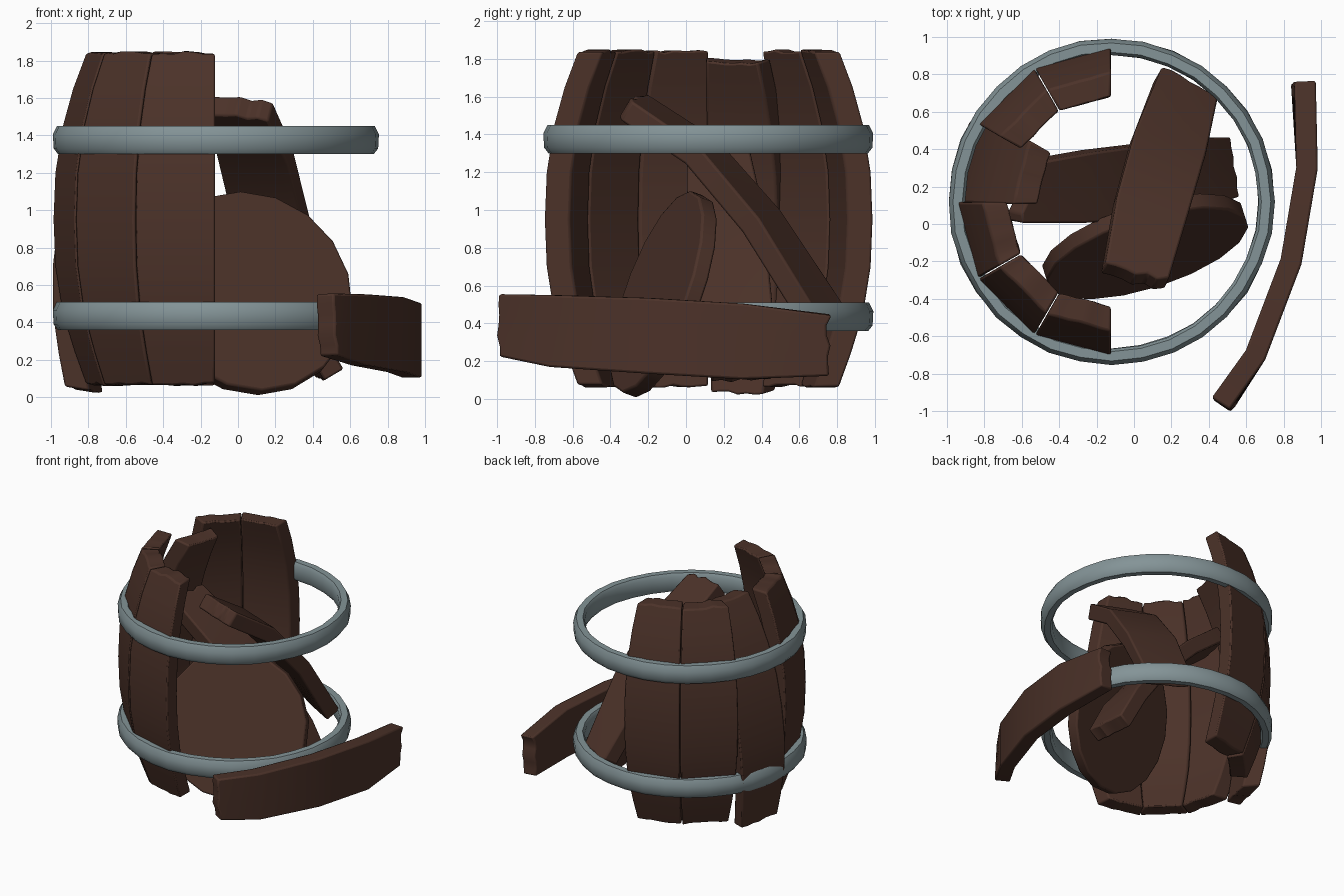
import bpy, bmesh, math, random
from mathutils import Vector, Matrix

if "Cube" in bpy.data.objects:
    bpy.data.objects.remove(bpy.data.objects["Cube"])

random.seed(4)
CX, CY = -0.12, 0.12          # axis of the barrel


def material(name, rgb):
    m = bpy.data.materials.new(name)
    m.diffuse_color = (*rgb, 1)
    m.use_nodes = True
    m.node_tree.nodes["Principled BSDF"].inputs["Base Color"].default_value = m.diffuse_color
    return m


WOOD = material("dark_wood", (0.072, 0.032, 0.022))
METAL = material("grey_metal", (0.23, 0.295, 0.31))


def finish(name, bm, mat, bevel=0.012, angle=35):
    bmesh.ops.recalc_face_normals(bm, faces=bm.faces)
    me = bpy.data.meshes.new(name)
    bm.to_mesh(me)
    bm.free()
    ob = bpy.data.objects.new(name, me)
    bpy.context.collection.objects.link(ob)
    me.materials.append(mat)
    bpy.ops.object.select_all(action='DESELECT')
    ob.select_set(True)
    bpy.context.view_layer.objects.active = ob
    bpy.ops.object.shade_smooth_by_angle(angle=math.radians(angle))
    if bevel:
        b = ob.modifiers.new("worn_edges", 'BEVEL')
        b.width, b.segments, b.limit_method = bevel, 2, 'ANGLE'
        b.angle_limit = math.radians(40)
    return ob


def board(name, sections, jag=0.018, n=6):
    """Sweep a board; each section is (outer centre, half width, inner centre, inner half width).
    The two ends get a ragged, broken edge."""
    bm = bmesh.new()
    last = len(sections) - 1
    rows = []
    jit = {0: [random.uniform(0, jag) for _ in range(n + 1)],
           last: [random.uniform(0, jag) for _ in range(n + 1)]}
    for i, (po, wo, pi, wi) in enumerate(sections):
        a, b = sections[max(i - 1, 0)][0], sections[min(i + 1, last)][0]
        t = (b - a).normalized() * (1 if i == 0 else -1)
        out, inn = [], []
        for k in range(n + 1):
            s = 2 * k / n - 1
            off = t * jit[i][k] if i in jit else Vector()
            out.append(bm.verts.new(po + wo * s + off))
            inn.append(bm.verts.new(pi + wi * s + off))
        rows.append((out, inn))
    for (o0, i0), (o1, i1) in zip(rows, rows[1:]):
        for k in range(n):
            bm.faces.new((o0[k], o0[k + 1], o1[k + 1], o1[k]))
            bm.faces.new((i0[k], i1[k], i1[k + 1], i0[k + 1]))
        for k in (0, n):
            bm.faces.new((o0[k], o1[k], i1[k], i0[k]))
    for o, i in (rows[0], rows[-1]):
        for k in range(n):
            bm.faces.new((o[k], i[k], i[k + 1], o[k + 1]))
    return finish(name, bm, WOOD)


def loose_plank(name, path, widths, t):
    """path: centres; widths: half-width vectors; t: thickness."""
    pts = [Vector(p) for p in path]
    secs = []
    for i, p in enumerate(pts):
        tan = pts[min(i + 1, len(pts) - 1)] - pts[max(i - 1, 0)]
        w = Vector(widths[i])
        nrm = tan.cross(w).normalized() * t / 2
        secs.append((p + nrm, w, p - nrm, w))
    return board(name, secs, 0.03)


# standing staves: half of the barrel, six flat boards of 30 degrees each
PROFILE = [(0.06, 0.69), (0.24, 0.755), (0.45, 0.82), (0.7, 0.86), (0.95, 0.87),
           (1.2, 0.86), (1.45, 0.82), (1.65, 0.765), (1.85, 0.69)]
c15, s15 = math.cos(math.radians(15)), math.sin(math.radians(15))
for j in range(6):
    a = math.radians(105 + 30 * j)
    rad = Vector((math.cos(a), math.sin(a), 0))
    tan = Vector((-math.sin(a), math.cos(a), 0))
    M = Matrix.Identity(4)
    if j == 2:                 # one stave has come loose and leans inward
        piv = Vector((0, 0, 0.85)) + rad * 0.85
        M = (Matrix.Translation(piv - rad * 0.01) @ Matrix.Rotation(math.radians(-9), 4, tan)
             @ Matrix.Rotation(math.radians(1.5), 4, rad) @ Matrix.Translation(-piv))
    R3 = M.to_3x3()
    secs = []
    for z, r in PROFILE:
        q = r - 0.135
        po = M @ (rad * r * c15 + Vector((0, 0, z)))
        pi = M @ (rad * q * c15 + Vector((0, 0, z)))
        c = Vector((CX, CY, 0))
        secs.append((po + c, R3 @ (tan * r * s15 * 0.985), pi + c, R3 @ (tan * q * s15 * 0.985)))
    if j == 2 and secs[-1][0].x < CX - 0.62:   # keep the lean pointing inward
        raise RuntimeError("lean direction")
    board("stave_%d" % (j + 1), secs)

# metal hoops
SECTION = [(0.785, -0.05), (0.80, -0.075), (0.845, -0.075), (0.868, -0.045),
           (0.872, 0.03), (0.85, 0.075), (0.80, 0.075), (0.785, 0.05)]
for name, z0 in (("lower_hoop", 0.435), ("upper_hoop", 1.375)):
    bm = bmesh.new()
    loops = []
    N = 32
    for i in range(N):
        a = 2 * math.pi * i / N
        d = random.uniform(-0.004, 0.003)
        loops.append([bm.verts.new((CX + (r + d) * math.cos(a), CY + (r + d) * math.sin(a), z0 + z))
                      for r, z in SECTION])
    m = len(SECTION)
    for i in range(N):
        A, B = loops[i], loops[(i + 1) % N]
        for k in range(m):
            bm.faces.new((A[k], B[k], B[(k + 1) % m], A[(k + 1) % m]))
    finish(name, bm, METAL, 0, 50)

# fallen barrel head, leaning back inside
u = Vector((0.953, 0.302, 0)).normalized()
v = Vector((-0.1, 0.315, 0.94)).normalized()
w = u.cross(v)
bm = bmesh.new()
bmesh.ops.create_cone(bm, cap_ends=True, segments=18, radius1=0.565, radius2=0.565, depth=0.09)
for vert in bm.verts:
    vert.co = Vector((0.06, -0.12, 0.555)) + u * vert.co.x + v * vert.co.y + w * vert.co.z
finish("fallen_barrel_head", bm, WOOD)

# plank lying outside on its edge
loose_plank("outer_plank",
            [(0.46, -0.98, 0.39), (0.65, -0.70, 0.36), (0.84, -0.20, 0.335),
             (0.925, 0.30, 0.305), (0.905, 0.77, 0.285)],
            [(-0.01, 0, 0.165), (0, 0, 0.19), (0, 0, 0.2), (0, 0, 0.2), (0.01, 0, 0.16)], 0.115)

# plank leaning from the front top to the back floor
loose_plank("leaning_plank",
            [(0.0, -0.30, 1.56), (0.09, 0.08, 1.31), (0.18, 0.40, 0.94), (0.28, 0.73, 0.43)],
            [(0.17, -0.04, -0.02), (0.19, -0.05, -0.02), (0.19, -0.06, -0.02), (0.15, -0.08, -0.01)],
            0.12)

# plank leaning from the left wall down to the right
loose_plank("crossed_plank",
            [(-0.62, 0.17, 1.34), (-0.28, 0.2, 1.07), (0.05, 0.23, 0.76), (0.32, 0.27, 0.42),
             (0.50, 0.30, 0.11)],
            [(-0.03, -0.16, 0), (-0.03, -0.19, 0), (-0.01, -0.2, 0), (0.01, -0.19, 0), (0.02, -0.16, 0)],
            0.12)
